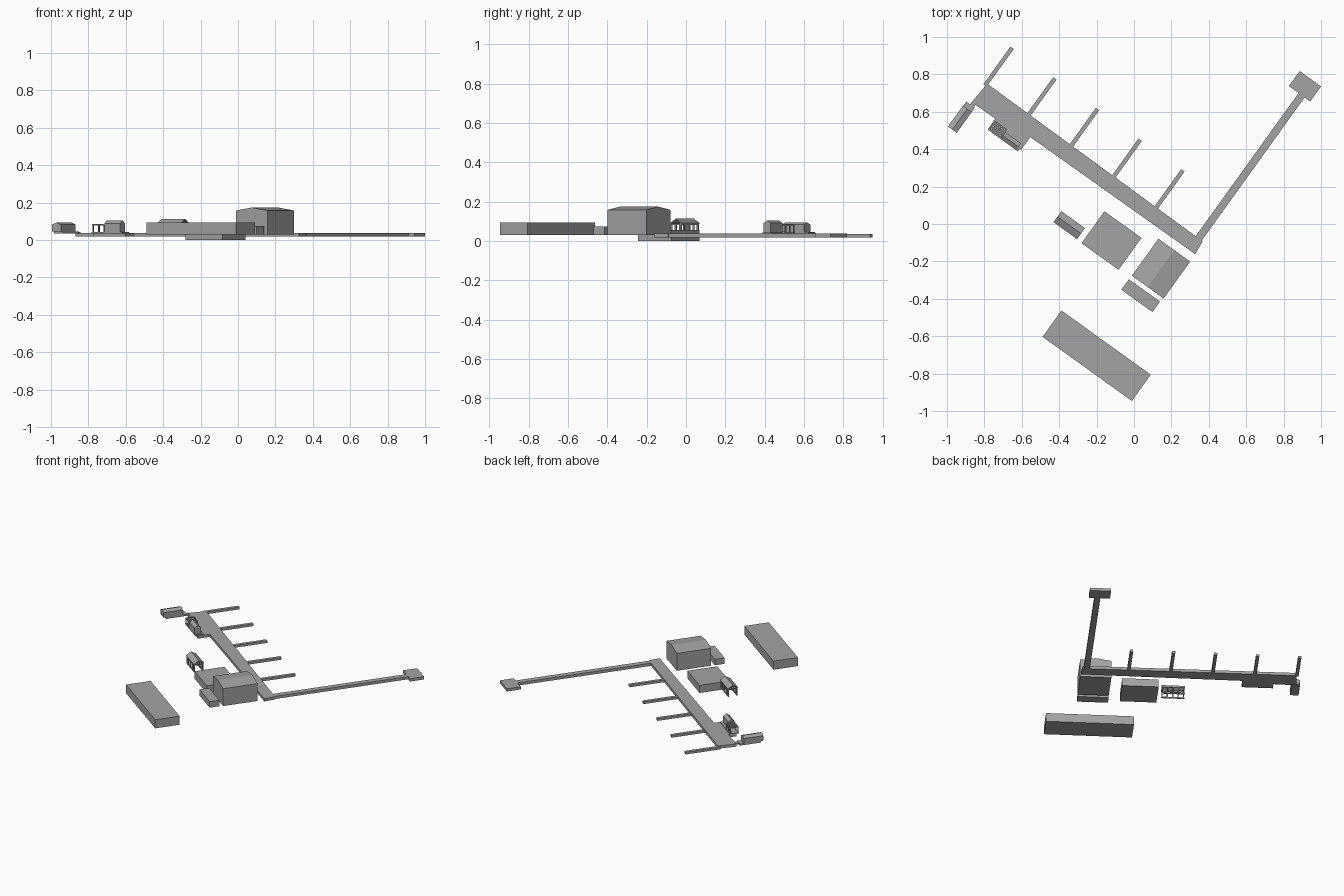
import bpy
from math import radians
from mathutils import Matrix, Vector

if "Cube" in bpy.data.objects:
    bpy.data.objects.remove(bpy.data.objects["Cube"])

# The whole harbour is laid out on one rotated grid: u along the quay, v seaward
ROT = Matrix.Rotation(radians(-35.7), 4, 'Z')
GREY = bpy.data.materials.new("dark_grey")
GREY.diffuse_color = (.37, .37, .37, 1)
GREY.use_nodes = True
GREY.node_tree.nodes["Principled BSDF"].inputs["Base Color"].default_value = GREY.diffuse_color


def prism(name, profile, a, b, axis='v'):
    """Extrude a profile between a and b along the u, v or z axis."""
    n = len(profile)
    put = {'v': lambda p, q, t: (p, t, q),
           'u': lambda p, q, t: (t, p, q),
           'z': lambda p, q, t: (p, q, t)}[axis]
    verts = [ROT @ Vector(put(p, q, t)) for t in (a, b) for p, q in profile]
    faces = [tuple(range(n)), tuple(range(2 * n - 1, n - 1, -1))]
    faces += [(i, i + n, (i + 1) % n + n, (i + 1) % n) for i in range(n)]
    if axis != 'v':
        faces = [f[::-1] for f in faces]
    me = bpy.data.meshes.new(name)
    me.from_pydata(verts, [], faces)
    me.materials.append(GREY)
    ob = bpy.data.objects.new(name, me)
    bpy.context.collection.objects.link(ob)
    return ob


def box(name, u0, u1, v0, v1, z0, z1):
    return prism(name, [(u0, z0), (u1, z0), (u1, z1), (u0, z1)], v0, v1)


def house(name, s0, s1, base, eave, ridge, a, b, axis='v'):
    """Walls with a low gable roof, ridge along the given axis."""
    mid = (s0 + s1) / 2
    return prism(name, [(s0, base), (s1, base), (s1, eave), (mid, ridge), (s0, eave)], a, b, axis)


Z0, Z1 = .018, .038   # deck thickness

# Quay with its landing step, long breakwater arm and end platform
prism("quay", [(-1.085, .022), (-.93, .025), (-.93, -.03), (-.722, -.03), (-.722, .054),
               (.36, .06), (.352, .139), (-1.075, .151)], Z0, Z1, 'z')
box("breakwater_arm", .306, .346, .139, 1.082, Z0, Z1)
box("breakwater_platform", .242, .383, 1.082, 1.181, Z0, Z1)

# Five evenly spaced finger piers
for i in range(5):
    u = -1.079 + i * .281
    box(f"finger_pier_{i + 1}", u - .011, u + .011, .138, .385, Z0, Z1 - .003)

# Plain block buildings
box("long_warehouse", -.045, .543, -.775, -.602, .03, .093)
box("annex", .15, .355, -.325, -.256, .03, .074)
box("low_block", -.168, .076, -.247, -.037, 0, .056)

# Hangar with low gable roof
house("hangar", .152, .361, .03, .158, .174, -.231, .012)

# Open shed: gable roof on two rows of posts, with base rails and cross beams
roof = [(-.243, .092), (-.207, .113), (-.171, .092)]
prism("open_shed_roof", [(s, z - .006) for s, z in roof] + roof[::-1], -.355, -.2, 'u')
for i in range(5):
    u = -.352 + i * .036
    for side, v in (("front", -.241), ("back", -.181)):
        box(f"open_shed_post_{side}_{i + 1}", u, u + .007, v, v + .008, .032, .09)
    box(f"open_shed_beam_{i + 1}", u, u + .007, -.241, -.173, .08, .088)
for side, v in (("front", -.241), ("back", -.181)):
    box(f"open_shed_top_rail_{side}", -.355, -.2, v, v + .008, .08, .09)
    box(f"open_shed_base_rail_{side}", -.355, -.2, v, v + .008, .032, .04)

# Quayside cabin with gable roof and slatted porch
house("cabin", -.047, -.003, .036, .09, .105, -.845, -.742, 'u')
box("cabin_floor", -.93, -.73, -.047, .015, .036, .043)
for u in (-.926, -.89, -.854):
    for v in (-.046, .008):
        box("porch_post", u, u + .006, v, v + .006, .04, .084)
for i in range(6):
    u = -.926 + i * .0145
    box(f"porch_slat_{i + 1}", u, u + .007, -.047, .015, .08, .086)
for i in range(4):
    v = -.046 + i * .018
    box(f"porch_cross_slat_{i + 1}", -.927, -.848, v, v + .007, .078, .084)

# Floating house beside the quay end, with deck and gangway
house("float_house", -1.112, -1.054, .046, .083, .094, -.157, -.02)
box("float_house_deck", -1.11, -1.054, -.14, .008, .034, .046)
box("gangway", -1.085, -1.06, .0, .03, .034, .042)
